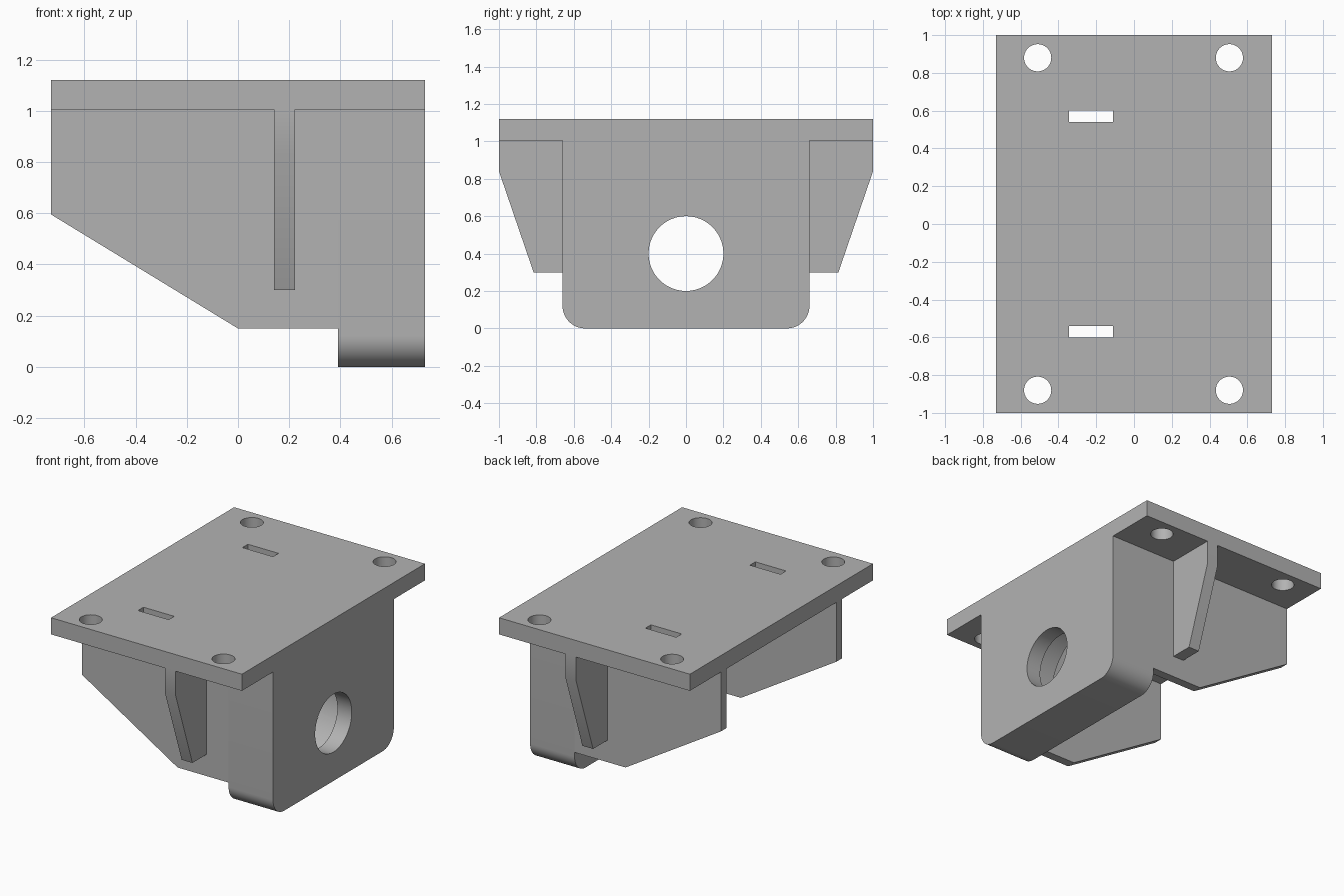
import bpy, bmesh, math
from mathutils import Vector

cube = bpy.data.objects.get("Cube")
if cube:
    bpy.data.objects.remove(cube, do_unlink=True)

grey = bpy.data.materials.new("mid_grey")
grey.use_nodes = True
colour = (0.45, 0.45, 0.45, 1)
grey.diffuse_color = colour
grey.node_tree.nodes["Principled BSDF"].inputs["Base Color"].default_value = colour


def prism(name, profile, axis, start, end):
    """Extrude a closed 2D profile along x, y or z; profile is in the other two axes."""
    def place(p, depth):
        a, b = p
        return {"x": (depth, a, b), "y": (a, depth, b), "z": (a, b, depth)}[axis]
    bm = bmesh.new()
    base = bm.faces.new([bm.verts.new(place(p, start)) for p in profile])
    moved = bmesh.ops.extrude_face_region(bm, geom=[base])["geom"]
    shift = Vector(place((0, 0), end - start))
    bmesh.ops.translate(bm, vec=shift, verts=[v for v in moved if isinstance(v, bmesh.types.BMVert)])
    bmesh.ops.recalc_face_normals(bm, faces=bm.faces)
    mesh = bpy.data.meshes.new(name)
    bm.to_mesh(mesh)
    bm.free()
    mesh.materials.append(grey)
    obj = bpy.data.objects.new(name, mesh)
    bpy.context.collection.objects.link(obj)
    return obj


def rect(x0, x1, y0, y1):
    return [(x0, y0), (x1, y0), (x1, y1), (x0, y1)]


def arc(cx, cy, r, a0, a1, steps):
    angles = [math.radians(a0 + (a1 - a0) * i / steps) for i in range(steps + 1)]
    return [(cx + r * math.cos(a), cy + r * math.sin(a)) for a in angles]


def circle(cx, cy, r):
    return arc(cx, cy, r, 0, 360, 64)[:-1]


def cut(obj, cutters):
    bpy.context.view_layer.objects.active = obj
    for cutter in cutters:
        mod = obj.modifiers.new("cut", "BOOLEAN")
        mod.operation = "DIFFERENCE"
        mod.solver = "EXACT"
        mod.object = cutter
        bpy.ops.object.modifier_apply(modifier=mod.name)
        bpy.data.objects.remove(cutter, do_unlink=True)


HALF_X, SIDE, WALL, UNDER, TOP = 0.73, 0.66, 0.06, 1.005, 1.12
BLOCK_X = 0.39

# Top plate with corner screw holes and strap slots
plate = prism("top_plate", rect(-HALF_X, HALF_X, -1, 1), "z", UNDER, TOP)
cutters = []
for s in (-1, 1):
    for x in (-0.51, 0.505):
        cutters.append(prism("hole_cutter", circle(x, s * 0.88, 0.072), "z", 0.9, 1.3))
    y0, y1 = sorted((s * 0.54, s * 0.60))
    cutters.append(prism("slot_cutter", rect(-0.345, -0.11, y0, y1), "z", 0.9, 1.3))
cut(plate, cutters)

# End block with rounded lower corners, shaft hole and pocket behind it
r = 0.12
profile = [(-SIDE, UNDER)] + arc(r - SIDE, r, r, 180, 270, 12)
profile += arc(SIDE - r, r, r, 270, 360, 12) + [(SIDE, UNDER)]
block = prism("end_block", profile, "x", BLOCK_X, HALF_X)
cut(block, [prism("shaft_cutter", circle(0, 0.4, 0.2), "x", 0.2, 0.9),
            prism("pocket_cutter", circle(0, 0.4, 0.36), "x", 0.2, HALF_X - 0.11)])

# Side walls and tapered ribs, mirrored front to back
parts = [plate, block]
wall = [(-HALF_X, UNDER), (-HALF_X, 0.595), (0, 0.15), (BLOCK_X, 0.15), (BLOCK_X, UNDER)]
rib = [(SIDE, UNDER), (1, UNDER), (1, 0.84), (0.815, 0.3), (SIDE, 0.3)]
for side, s in (("front", -1), ("back", 1)):
    parts.append(prism(side + "_wall", wall, "y", s * (SIDE - WALL), s * SIDE))
    parts.append(prism(side + "_rib", [(s * y, z) for y, z in rib], "x", 0.14, 0.222))

# Smooth the round surfaces, keep corners sharp
bpy.ops.object.select_all(action="DESELECT")
for obj in parts:
    obj.select_set(True)
bpy.context.view_layer.objects.active = plate
bpy.ops.object.shade_smooth_by_angle(angle=math.radians(30))
